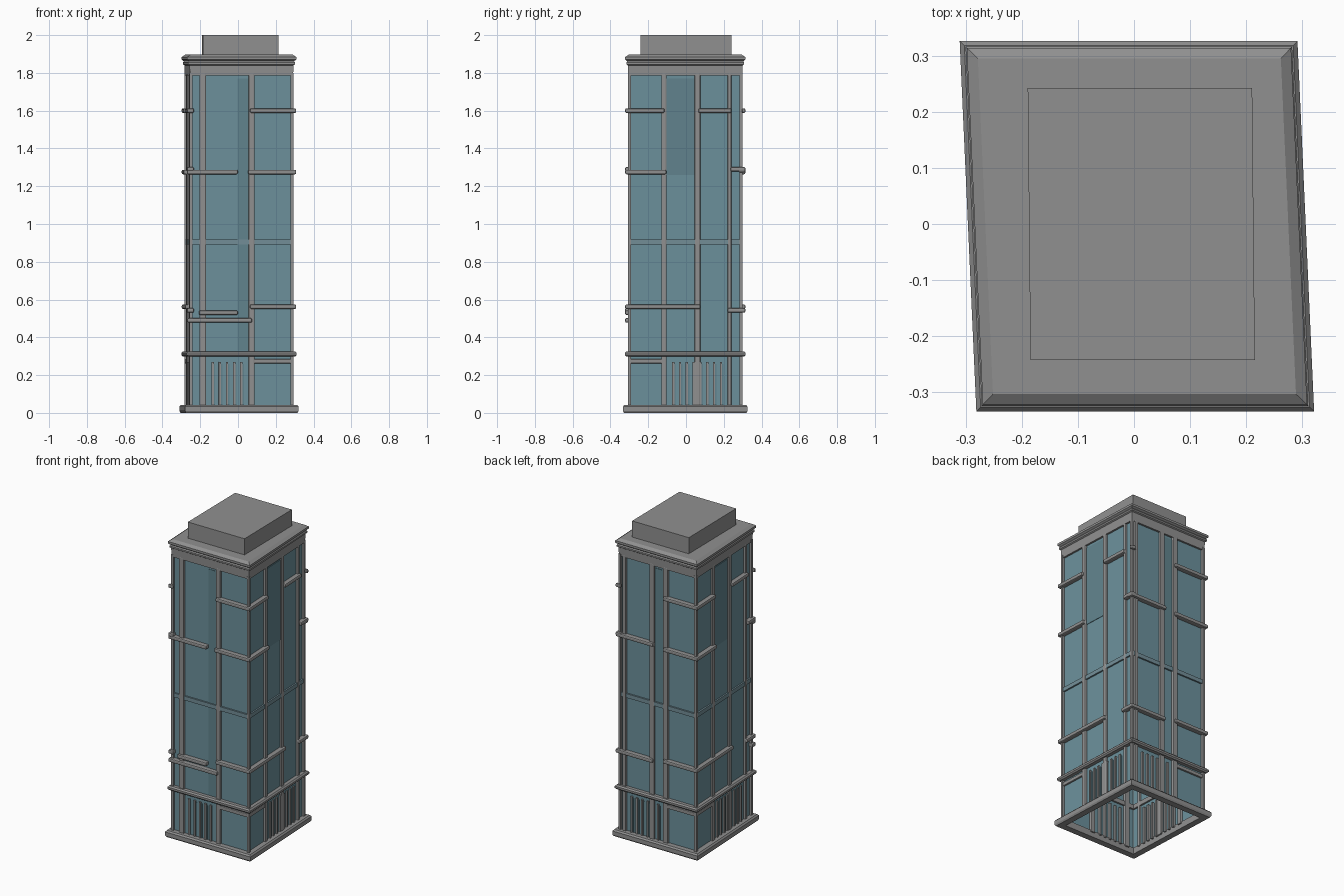
import bpy, bmesh
from mathutils import Vector

cube = bpy.data.objects.get("Cube")
if cube:
    bpy.data.objects.remove(cube, do_unlink=True)


def material(name, rgb):
    m = bpy.data.materials.new(name)
    m.use_nodes = True
    m.diffuse_color = (*rgb, 1)
    bsdf = m.node_tree.nodes["Principled BSDF"]
    bsdf.inputs["Base Color"].default_value = (*rgb, 1)
    bsdf.inputs["Roughness"].default_value = 0.7
    return m


STONE = material("grey stone", (0.28, 0.28, 0.28))
GLASS = material("teal glass", (0.15, 0.28, 0.33))
DEEP = material("deep glass", (0.12, 0.23, 0.27))
BAND = material("blue grey spandrel", (0.17, 0.27, 0.31))

CENTRE = Vector((0.005, -0.004, 0))
HX, HY = 0.275, 0.304
SKEW = 0.045  # the plan is a slight parallelogram
# Each side: outward normal, direction that runs to the viewer's right, half depth
SIDES = {
    "front": (Vector((0, -1, 0)), Vector((1, 0, 0)), HY),
    "right": (Vector((1, 0, 0)), Vector((0, 1, 0)), HX),
    "back": (Vector((0, 1, 0)), Vector((-1, 0, 0)), HY),
    "left": (Vector((-1, 0, 0)), Vector((0, -1, 0)), HX),
}


def finish(name, bm, mat, bevel=0, skew=SKEW):
    for v in bm.verts:
        v.co.x -= skew * v.co.y
    bmesh.ops.recalc_face_normals(bm, faces=bm.faces)
    me = bpy.data.meshes.new(name)
    bm.to_mesh(me)
    bm.free()
    me.materials.append(mat)
    ob = bpy.data.objects.new(name, me)
    bpy.context.collection.objects.link(ob)
    if bevel:
        mod = ob.modifiers.new("bevel", "BEVEL")
        mod.width, mod.segments = bevel, 2


def loft(name, rings, mat, centre=CENTRE, cap=False, close=False, skew=SKEW):
    """Join rectangles (half x, half y, z) into a skin."""
    bm = bmesh.new()
    loops = [[bm.verts.new((centre.x + sx * hx, centre.y + sy * hy, z))
              for sx, sy in ((-1, -1), (1, -1), (1, 1), (-1, 1))]
             for hx, hy, z in rings]
    pairs = list(zip(loops, loops[1:]))
    if close:
        pairs.append((loops[-1], loops[0]))
    for a, b in pairs:
        for i in range(4):
            j = (i + 1) % 4
            bm.faces.new((a[i], a[j], b[j], b[i]))
    if cap:
        bm.faces.new(loops[-1])
    finish(name, bm, mat, skew=skew)


def body_rings(offsets):
    """Rectangles set out from the body walls: (offset, z)."""
    return [(HX + d, HY + d, z) for d, z in offsets]


def boxes(name, side, items, mat, bevel=0):
    """Boxes on one side: (u0, u1, z0, z1, inner depth, outer depth)."""
    n, t, half = SIDES[side]
    bm = bmesh.new()
    for u0, u1, z0, z1, d0, d1 in items:
        for v in bmesh.ops.create_cube(bm, size=1)["verts"]:
            u = u0 if v.co.x < 0 else u1
            d = d0 if v.co.y < 0 else d1
            z = z0 if v.co.z < 0 else z1
            v.co = CENTRE + n * (half + d) + t * u + Vector((0, 0, z))
    finish(name, bm, mat, bevel)


# Glass shell, open below
G = 0.014
loft("glass_shell", body_rings([(-G, 0.02), (-G, 1.80)]), GLASS)

# Base ring, cornice and roof block
loft("base_slab", body_rings([(0.020, 0), (0.026, 0.01), (0.026, 0.033),
                              (0.018, 0.042), (-0.02, 0.042), (-0.02, 0)]),
     STONE, close=True)
loft("cornice", body_rings([(-0.02, 1.785), (-0.002, 1.785), (0, 1.84), (0.008, 1.845),
                            (0.008, 1.855), (0.003, 1.862), (0.014, 1.870),
                            (0.014, 1.884), (-0.005, 1.897)]), STONE, cap=True)
loft("roof_block", [(0.20, 0.242, 1.88), (0.20, 0.242, 2.0)], STONE,
     centre=Vector((0.013, 0, 0)), cap=True, skew=0.01)

# Full-width string course over the ground floor
loft("string_course", body_rings([(-0.025, 0.298), (0.008, 0.298), (0.016, 0.306),
                                  (0.016, 0.318), (0.008, 0.326), (-0.025, 0.326)]),
     STONE, close=True)

# Facade layout, measured from the middle of each side:
# column spans, rods (u0, u1, z), ground-floor fins, lintel, dark strip
side_layout = dict(
    columns=[(-0.127, -0.098), (0.05, 0.08), (0.225, 0.245)],
    rods=[(-0.318, -0.11, 1.60), (0.07, 0.245, 1.60), (0.30, 0.318, 1.60),
          (-0.318, -0.10, 1.275), (0.24, 0.318, 1.29),
          (-0.318, 0.08, 0.562), (0.225, 0.318, 0.543)],
    fins=(-0.10, 0.225), lintel=(-0.30, -0.11), strip=(-0.10, 0.05, 1.26, 1.77))
LAYOUT = {
    "front": dict(
        columns=[(-0.223, -0.187), (0.037, 0.07)],
        rods=[(0.045, 0.288, 1.60), (-0.288, -0.02, 1.275), (0.035, 0.288, 1.275),
              (0.045, 0.288, 0.562), (-0.288, 0.055, 0.49), (-0.225, -0.02, 0.53)],
        fins=(-0.19, 0.037), lintel=(0.06, 0.27), strip=(-0.02, 0.037, 0.33, 1.77)),
    "right": side_layout,
    "left": side_layout,
    "back": dict(
        columns=[(-0.25, -0.225), (-0.06, -0.025), (0.037, 0.072)],
        rods=[(-0.288, -0.025, 1.285), (0.045, 0.288, 1.60), (0.045, 0.288, 1.275),
              (-0.288, -0.03, 0.543), (0.045, 0.288, 0.562)],
        fins=(-0.225, 0.037), lintel=(0.06, 0.27), strip=(-0.025, 0.037, 0.92, 1.77)),
}

for side, lay in LAYOUT.items():
    width = HX if side in ("front", "back") else HY
    # Columns and slim corner posts
    boxes(side + "_columns", side,
          [(a, b, 0.03, 1.80, -0.028, -0.001) for a, b in lay["columns"]], STONE, 0.006)
    boxes(side + "_corner_posts", side,
          [(a, a + 0.016, 0.03, 1.80, -0.016, 0) for a in (-width, width - 0.016)], STONE)
    # Projecting rods
    boxes(side + "_rods", side,
          [(a, b, z - 0.012, z + 0.012, -0.022, 0.014) for a, b, z in lay["rods"]],
          STONE, 0.007)
    # Mid-height spandrel
    boxes(side + "_spandrel", side,
          [(-width + 0.01, width - 0.01, 0.892, 0.918, -0.022, -0.004)], BAND)
    # Ground-floor fins, dark gaps and lintel
    f0, f1 = lay["fins"]
    count = round((f1 - f0) / 0.036)
    step = (f1 - f0) / count
    edges = [f0 + step * i for i in range(1, count)]
    boxes(side + "_fins", side,
          [(u - 0.006, u + 0.006, 0.03, 0.27, -0.03, -0.004) for u in edges], STONE)
    boxes(side + "_fin_gaps", side,
          [(u + 0.006, u + 0.013, 0.04, 0.26, -G, -G + 0.003) for u in edges], DEEP)
    a, b = lay["lintel"]
    boxes(side + "_lintel", side,
          [(a, b, 0.262, 0.285, -0.024, -0.003)], STONE, 0.004)
    # Dark glazed strip
    u0, u1, z0, z1 = lay["strip"]
    boxes(side + "_dark_strip", side, [(u0, u1, z0, z1, -G, -G + 0.003)], DEEP)
